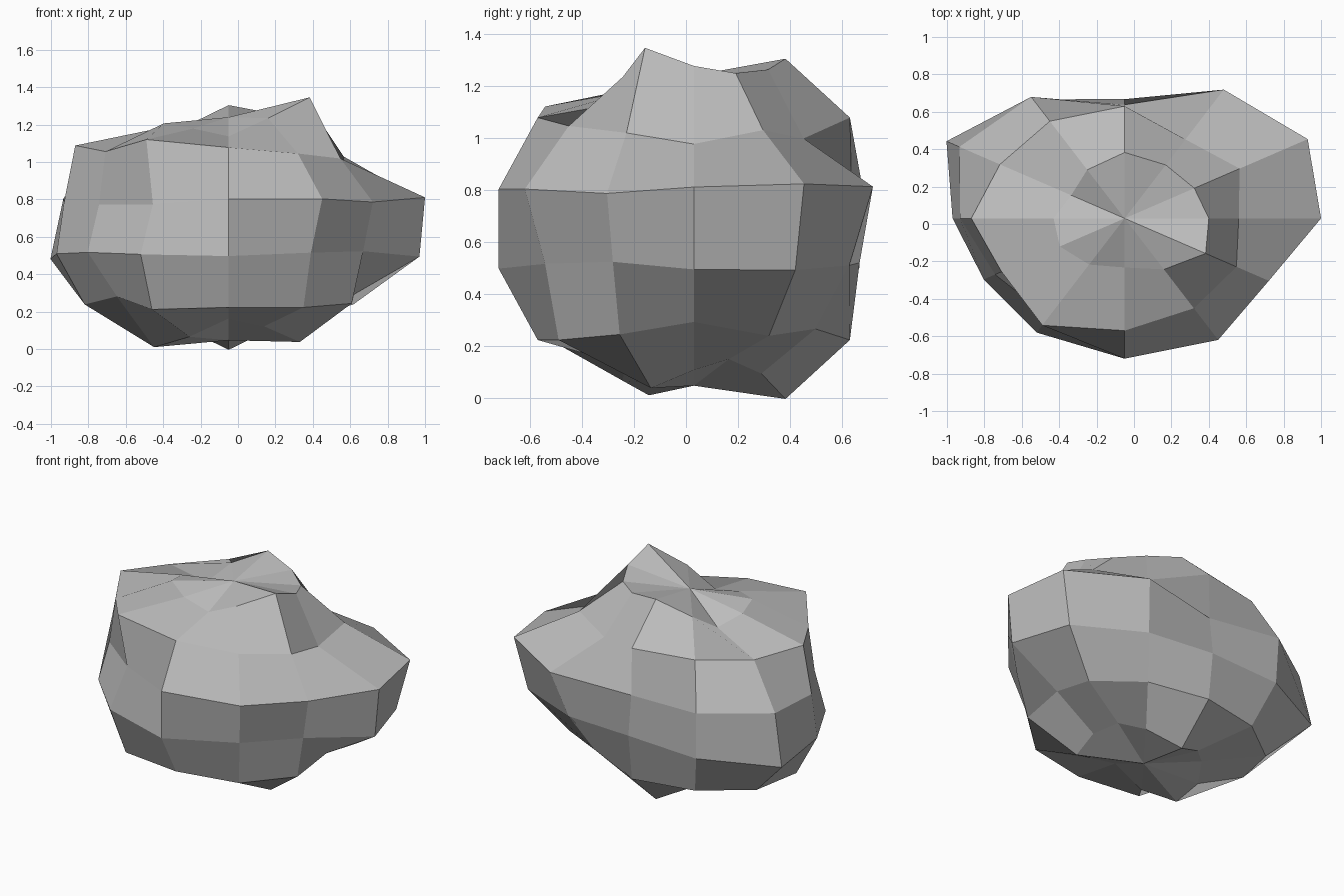
import bpy
import bmesh
import math
from mathutils import Vector

SEGMENTS, BANDS = 12, 7
CENTRE = Vector((-0.05, 0.03, 0.65))
STRETCH = Vector((1.0, 0.75, 0.67))

# Horizontal reach (hundredths) of each ring, bottom ring first,
# counter-clockwise from +x
REACH = [
    "39 36 40 47 40 38 42 46 42 35 38 44",
    "67 77 72 80 80 80 77 69 82 80 80 76",
    "102 104 92 85 98 110 92 87 94 100 88 83",
    "105 113 106 81 100 102 88 80 81 100 100 89",
    "61 71 65 80 80 77 82 76 88 80 74 69",
    "45 43 44 47 40 33 38 40 38 35 42 50",
]
rings = [[int(n) / 100 for n in row.split()] for row in REACH]
BOTTOM_POLE, TOP_POLE = 0.90, 0.88


def bump(direction):
    """Radius of the stone along a direction on the unit sphere."""
    latitude = math.asin(max(-1.0, min(1.0, direction.z)))
    ring = round((latitude + math.pi / 2) * BANDS / math.pi)
    if ring == 0:
        return BOTTOM_POLE
    if ring == BANDS:
        return TOP_POLE
    spoke = round(math.atan2(direction.y, direction.x) * SEGMENTS / math.tau)
    return rings[ring - 1][spoke % SEGMENTS] / math.cos(latitude)


def make_material(name, colour):
    material = bpy.data.materials.new(name)
    material.use_nodes = True
    material.diffuse_color = colour
    shader = next(n for n in material.node_tree.nodes if n.type == 'BSDF_PRINCIPLED')
    shader.inputs["Base Color"].default_value = colour
    shader.inputs["Roughness"].default_value = 0.9
    return material


cube = bpy.data.objects.get("Cube")
if cube:
    bpy.data.objects.remove(cube, do_unlink=True)

# Boulder: a coarse sphere pushed in and out, then flattened
bm = bmesh.new()
bmesh.ops.create_uvsphere(bm, u_segments=SEGMENTS, v_segments=BANDS, radius=1.0)
for vert in bm.verts:
    vert.co = CENTRE + vert.co * bump(vert.co) * STRETCH
bmesh.ops.recalc_face_normals(bm, faces=bm.faces)
for face in bm.faces:
    face.smooth = False

mesh = bpy.data.meshes.new("boulder")
bm.to_mesh(mesh)
bm.free()
mesh.materials.append(make_material("stone grey", (0.5, 0.5, 0.5, 1.0)))
boulder = bpy.data.objects.new("boulder", mesh)
bpy.context.collection.objects.link(boulder)
